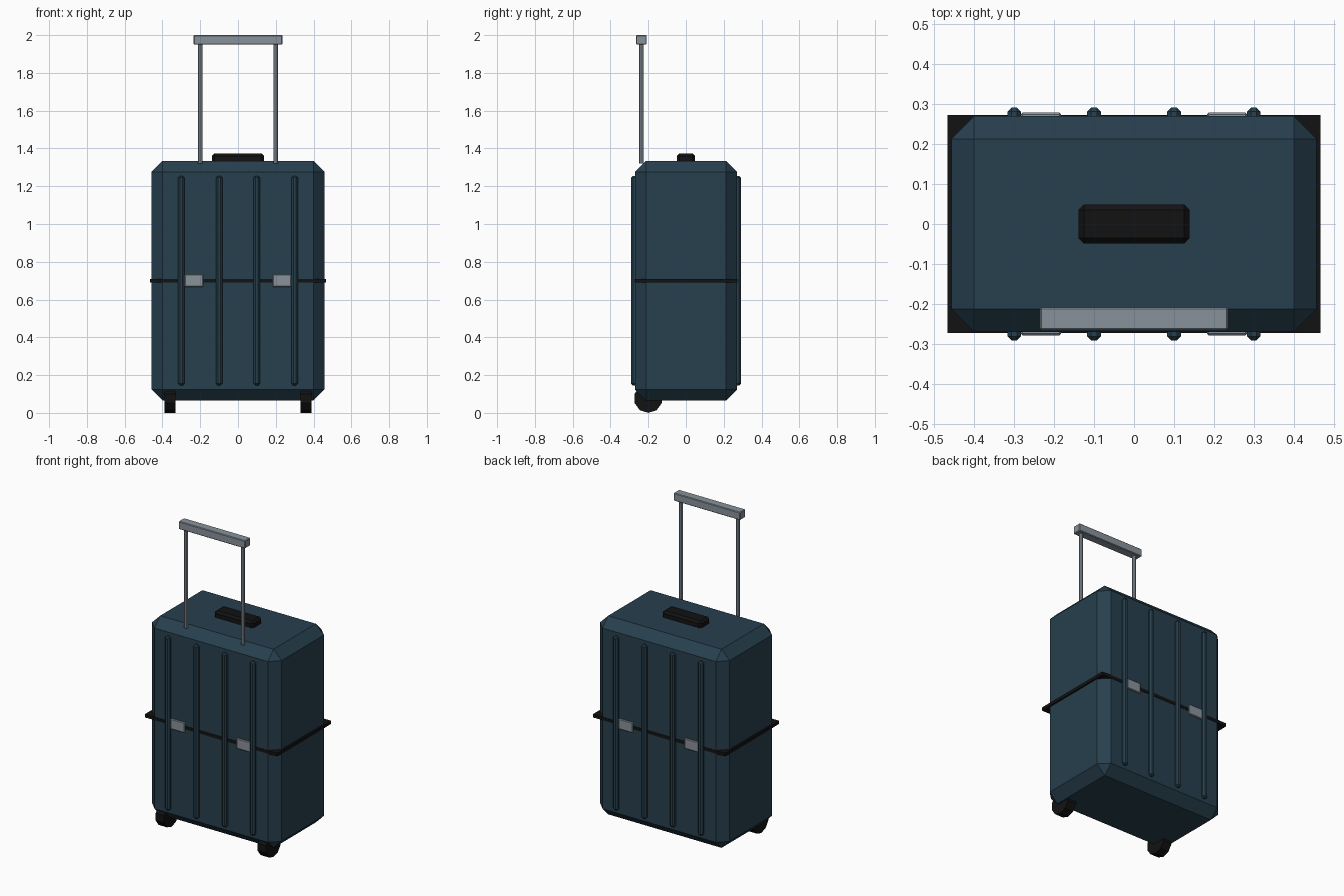
import bpy, bmesh
from math import pi

if "Cube" in bpy.data.objects:
    bpy.data.objects.remove(bpy.data.objects["Cube"])


def material(name, rgb):
    m = bpy.data.materials.new(name)
    m.diffuse_color = (*rgb, 1)
    m.use_nodes = True
    m.node_tree.nodes["Principled BSDF"].inputs["Base Color"].default_value = m.diffuse_color
    return m


SHELL = material("shell_blue", (0.02, 0.05, 0.075))
BLACK = material("black_rubber", (0.006, 0.006, 0.006))
METAL = material("brushed_metal", (0.25, 0.29, 0.33))


def finish(obj, name, mat):
    obj.name = obj.data.name = name
    obj.data.materials.append(mat)
    return obj


def box(name, center, size, mat, bevel=0.0):
    bm = bmesh.new()
    bmesh.ops.create_cube(bm, size=1)
    bmesh.ops.scale(bm, vec=size, verts=bm.verts)
    if bevel:
        bmesh.ops.bevel(bm, geom=bm.edges[:], offset=bevel, segments=1,
                        affect='EDGES', profile=0.5)
    mesh = bpy.data.meshes.new(name)
    bm.to_mesh(mesh)
    bm.free()
    obj = bpy.data.objects.new(name, mesh)
    obj.location = center
    bpy.context.collection.objects.link(obj)
    return finish(obj, name, mat)


def cylinder(name, center, radius, depth, sides, mat, rot=(0, 0, 0)):
    bpy.ops.mesh.primitive_cylinder_add(vertices=sides, radius=radius, depth=depth,
                                        location=center, rotation=rot)
    return finish(bpy.context.object, name, mat)


# Chamfered shell and the black seam band around its middle
box("case_shell", (0, 0, 0.70), (0.914, 0.54, 1.267), SHELL, 0.057)
box("seam_band", (0, 0, 0.70), (0.934, 0.545, 0.02), BLACK)

# Ribs and latches on the front and back
for side, s in (("front", -1), ("back", 1)):
    for i, x in enumerate((-0.3, -0.1, 0.1, 0.3)):
        box(f"{side}_rib_{i + 1}", (x, s * 0.27, 0.70), (0.034, 0.042, 1.11), SHELL, 0.01)
    for label, x in (("left", -0.233), ("right", 0.233)):
        box(f"{side}_latch_{label}", (x, s * 0.265, 0.70), (0.1, 0.027, 0.066), METAL, 0.004)

# Carry grip on top
box("carry_grip", (0, 0, 1.34), (0.277, 0.097, 0.066), BLACK, 0.013)

# Telescopic handle
box("handle_bar", (0, -0.237, 1.975), (0.47, 0.056, 0.05), METAL, 0.004)
for label, s in (("left", -1), ("right", 1)):
    cylinder(f"handle_pole_{label}", (s * 0.2, -0.237, 1.643), 0.012, 0.646, 8, METAL)
    # Ten-sided wheels with a corner pointing down
    cylinder(f"wheel_{label}", (s * 0.36, -0.2, 0.0767), 0.0767, 0.06, 10, BLACK,
             (pi / 2, 0, pi / 2))
